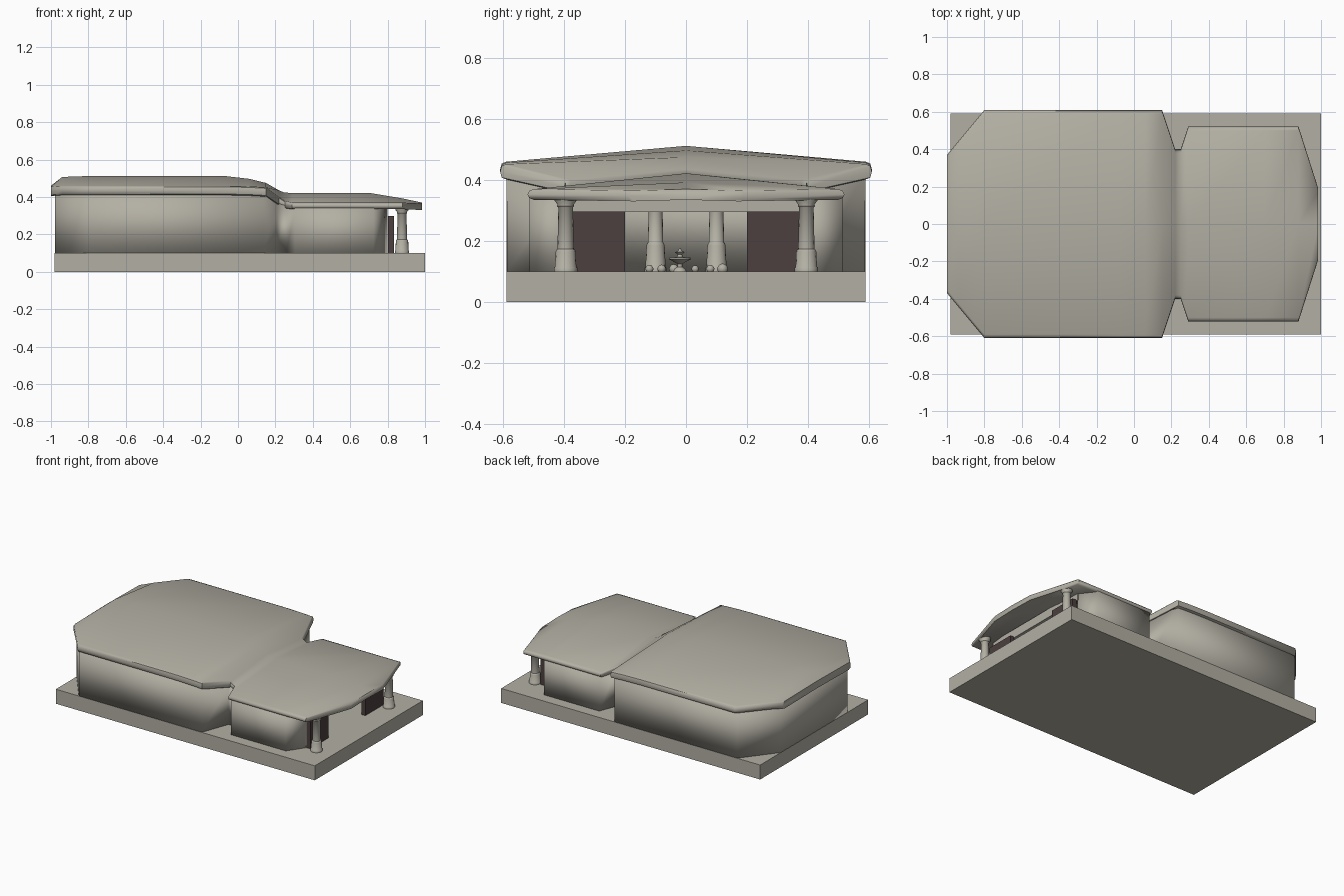
import bpy, bmesh, math, random
from mathutils import Matrix

random.seed(3)
old = bpy.data.objects.get("Cube")
if old:
    bpy.data.objects.remove(old, do_unlink=True)


def material(name, rgb):
    m = bpy.data.materials.new(name)
    m.use_nodes = True
    m.diffuse_color = (*rgb, 1)
    m.node_tree.nodes["Principled BSDF"].inputs["Base Color"].default_value = (*rgb, 1)
    return m


stone = material("pale stone", (0.45, 0.43, 0.37))
wood = material("dark wood", (0.075, 0.05, 0.05))
parts = []


def finish(name, bm, mat, closed=True):
    if closed:
        bmesh.ops.recalc_face_normals(bm, faces=bm.faces)
    mesh = bpy.data.meshes.new(name)
    bm.to_mesh(mesh)
    bm.free()
    mesh.materials.append(mat)
    ob = bpy.data.objects.new(name, mesh)
    bpy.context.collection.objects.link(ob)
    parts.append(ob)
    return ob


def box(name, lo, hi, mat):
    bm = bmesh.new()
    bmesh.ops.create_cube(bm, size=1)
    for v in bm.verts:
        v.co = [a + (c + 0.5) * (b - a) for a, b, c in zip(lo, hi, v.co)]
    return finish(name, bm, mat)


def loft(name, rings, mat):
    """Closed skin through a list of equal rings of points."""
    bm = bmesh.new()
    rows = [[bm.verts.new(p) for p in ring] for ring in rings]
    n = len(rows[0])
    for a, b in zip(rows, rows[1:]):
        for i in range(n):
            j = (i + 1) % n
            bm.faces.new((a[i], a[j], b[j], b[i]))
    bm.faces.new(rows[0])
    bm.faces.new(rows[-1])
    return finish(name, bm, mat)


def lathe(name, x, y, profile, mat, sides=16):
    turns = [math.tau * i / sides for i in range(sides)]
    return loft(name, [[(x + r * math.cos(t), y + r * math.sin(t), z) for t in turns]
                       for r, z in profile], mat)


# Base slab
box("base_slab", (-0.98, -0.59, 0), (1.0, 0.59, 0.1), stone)

# Roof: x, half width, eave height, ridge height, thickness
stations = [
    (-1.0, 0.37, 0.455, 0.46, 0.05),
    (-0.94, 0.442, 0.46, 0.507, 0.05),
    (-0.8, 0.61, 0.46, 0.512, 0.05),
    (-0.07, 0.61, 0.46, 0.512, 0.05),
    (0.06, 0.61, 0.457, 0.497, 0.05),
    (0.15, 0.61, 0.452, 0.475, 0.05),
    (0.22, 0.40, 0.40, 0.435, 0.045),
    (0.25, 0.40, 0.38, 0.423, 0.04),
    (0.29, 0.52, 0.37, 0.422, 0.035),
    (0.7, 0.52, 0.37, 0.422, 0.035),
    (0.88, 0.52, 0.37, 0.392, 0.035),
    (0.985, 0.19, 0.365, 0.37, 0.035),
]
rings = []
for x, w, eave, ridge, t in stations:
    side = [(w - 0.02, eave), (w - 0.005, eave - 0.006), (w, eave - t / 2),
            (w - 0.005, eave - t + 0.006), (w - 0.02, eave - t)]
    rings.append([(x, 0, ridge)] + [(x, y, z) for y, z in side]
                 + [(x, 0, ridge - t)] + [(x, -y, z) for y, z in reversed(side)])
loft("roof", rings, stone)

# Walls: one half outline (x, y, top), mirrored across the middle
half = [(0.79, 0.40, 0.34), (0.72, 0.505, 0.345), (0.31, 0.505, 0.345),
        (0.265, 0.39, 0.35), (0.2, 0.39, 0.37), (0.13, 0.58, 0.42),
        (-0.8, 0.58, 0.42), (-0.97, 0.36, 0.42)]
outline = half + [(x, -y, z) for x, y, z in reversed(half)]
bm = bmesh.new()
pairs = [(bm.verts.new((x, y, 0.1)), bm.verts.new((x, y, z))) for x, y, z in outline]
for (a, b), (c, d) in zip(pairs, pairs[1:]):
    bm.faces.new((a, b, d, c))
walls = finish("walls", bm, stone, closed=False)
thick = walls.modifiers.new("thickness", "SOLIDIFY")
thick.thickness = 0.02
thick.offset = 0

# Entrance lintel and open doors
box("entrance_lintel", (0.77, -0.41, 0.295), (0.8, 0.41, 0.355), stone)
for side, y in (("left", 0.3), ("right", -0.3)):
    box(side + "_door", (0.803, y - 0.1, 0.1), (0.833, y + 0.1, 0.297), wood)

# Columns with heavy bases and flared capitals
front_profile = [(0.038, 0.1), (0.038, 0.112), (0.035, 0.115), (0.033, 0.165),
                 (0.030, 0.171), (0.027, 0.173), (0.024, 0.31), (0.028, 0.314),
                 (0.027, 0.32), (0.036, 0.332), (0.037, 0.345)]
inner_profile = [(0.036, 0.1), (0.036, 0.112), (0.033, 0.116), (0.030, 0.185),
                 (0.027, 0.193), (0.025, 0.195), (0.023, 0.31), (0.03, 0.34)]
for side, s in (("left", 1), ("right", -1)):
    lathe(side + "_front_column", 0.877, 0.395 * s, front_profile, stone)
    lathe(side + "_inner_column", 0.45, 0.1 * s, inner_profile, stone)

# Small fountain with loose stones in the hall
lathe("fountain", 0.55, -0.02, [(0.022, 0.1), (0.018, 0.108), (0.008, 0.115), (0.008, 0.125),
      (0.036, 0.14), (0.034, 0.145), (0.01, 0.147), (0.007, 0.155), (0.016, 0.163),
      (0.006, 0.168), (0.002, 0.177)], stone)
for i, y in enumerate((-0.12, -0.08, -0.04, 0.03, 0.08, 0.12)):
    bm = bmesh.new()
    bmesh.ops.create_icosphere(bm, subdivisions=2, radius=random.uniform(0.012, 0.018))
    bmesh.ops.transform(bm, verts=bm.verts, matrix=Matrix.Translation(
        (0.55 + random.uniform(-0.04, 0.04), y, 0.108)))
    finish(f"stone_{i + 1}", bm, stone)

# Soft shading with crisp corners
bpy.ops.object.select_all(action="DESELECT")
for ob in parts:
    ob.select_set(True)
bpy.context.view_layer.objects.active = parts[0]
bpy.ops.object.shade_smooth_by_angle(angle=math.radians(50))
